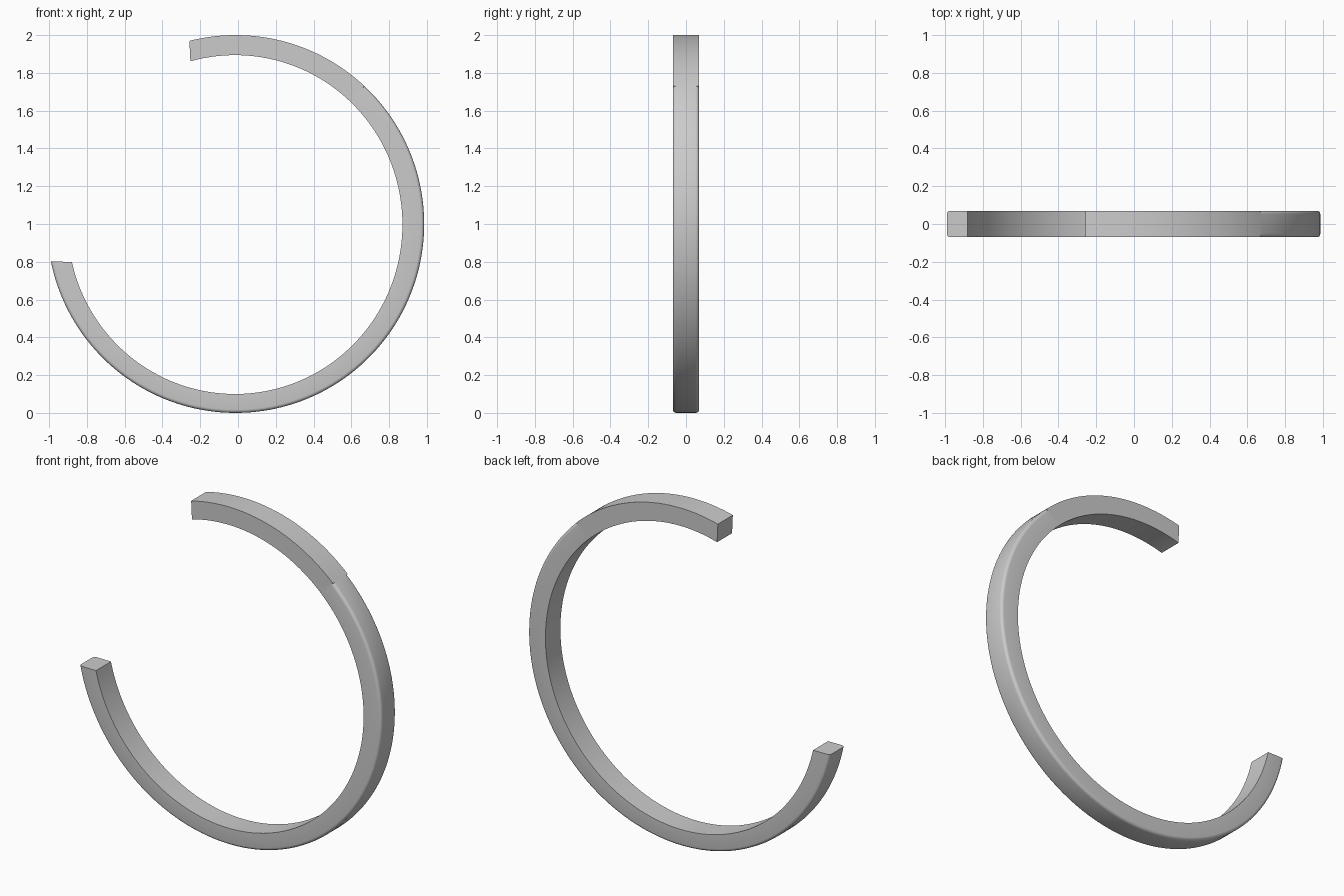
import bpy, bmesh, math
from mathutils import Vector

if "Cube" in bpy.data.objects:
    bpy.data.objects.remove(bpy.data.objects["Cube"])

HALF_W, ROUND, STEPS, ARC = 0.07, 0.018, 144, 5


def ellipse(cx, cz, rx, rz, deg):
    a = math.radians(deg)
    return Vector((cx + rx * math.cos(a), 0, cz + rz * math.sin(a)))


def section(t, r):
    """Cross-section at t along the ring, outer corners rounded by r."""
    outer = ellipse(-0.0125, 1.0, 0.998, 1.0, 104.2 + t * (-168.5 - 104.2))
    inner = ellipse(-0.0155, 0.997, 0.886, 0.897, 105.5 + t * (-167.3 - 105.5))
    out = (outer - inner).normalized()
    pts = [inner + Vector((0, -HALF_W, 0)), inner + Vector((0, HALF_W, 0))]
    for side in (1, -1):
        for k in range(ARC):
            a = math.pi / 2 * (k if side == 1 else ARC - 1 - k) / (ARC - 1)
            p = outer - out * r * (1 - math.sin(a))
            p.y = side * (HALF_W - r * (1 - math.cos(a)))
            pts.append(p)
    return pts


# Rounding begins abruptly after the short square-edged stretch at the top
t_round = (104.2 - 47.0) / (104.2 + 168.5)
stations = [(i / STEPS, ROUND if i / STEPS > t_round else 0) for i in range(STEPS + 1)]
stations += [(t_round, 0), (t_round + 0.0008, ROUND)]
stations.sort()

# Open ring swept from the cross-sections
bm = bmesh.new()
rings = [[bm.verts.new(p) for p in section(t, r)] for t, r in stations]
n = len(rings[0])
for a, b in zip(rings, rings[1:]):
    for j in range(n):
        k = (j + 1) % n
        bm.faces.new((a[j], a[k], b[k], b[j]))
bm.faces.new(rings[0])
bm.faces.new(rings[-1])
bmesh.ops.remove_doubles(bm, verts=bm.verts, dist=0.00001)
bmesh.ops.recalc_face_normals(bm, faces=bm.faces)

mesh = bpy.data.meshes.new("open_ring")
bm.to_mesh(mesh)
bm.free()
ring = bpy.data.objects.new("open_ring", mesh)
bpy.context.collection.objects.link(ring)
bpy.context.view_layer.objects.active = ring
ring.select_set(True)
bpy.ops.object.shade_smooth_by_angle(angle=math.radians(30))
